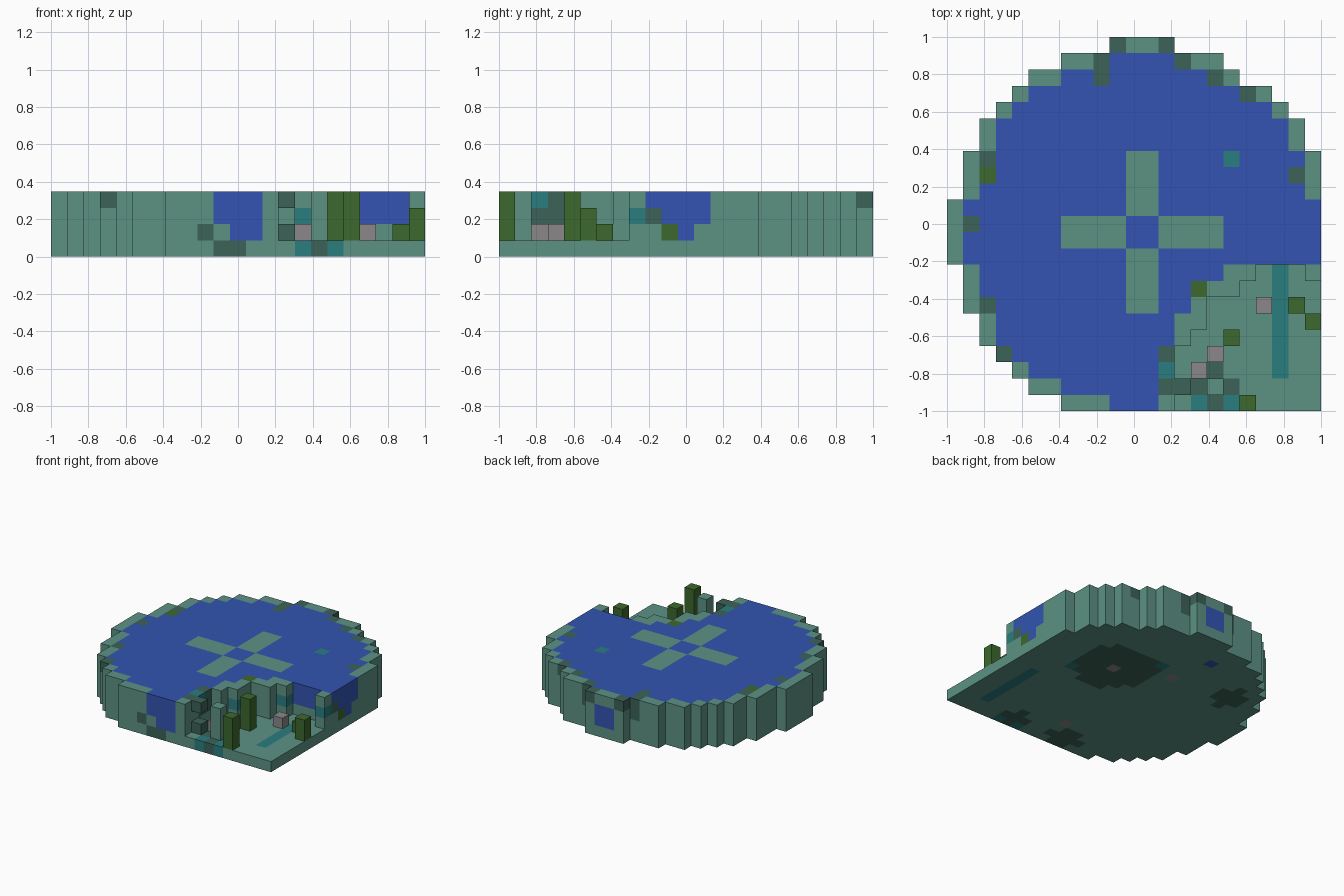
import bpy
import bmesh

cube = bpy.data.objects.get("Cube")
if cube:
    bpy.data.objects.remove(cube)

N = 23
CELL = 2 / N


def linear(v):
    v /= 255
    return v / 12.92 if v <= 0.04045 else ((v + 0.055) / 1.055) ** 2.4


PALETTE = {
    "sea_green": (92, 146, 132),
    "water_blue": (51, 84, 178),
    "dark_green_stone": (60, 98, 88),
    "teal": (42, 125, 127),
    "plant_green": (60, 104, 44),
    "grey_stone": (138, 135, 135),
}
NAMES = list(PALETTE)
SEA, BLUE, DARK, TEAL, PLANT, GREY = range(len(NAMES))
materials = []
for name, rgb in PALETTE.items():
    mat = bpy.data.materials.new(name)
    color = [linear(v) for v in rgb] + [1]
    mat.use_nodes = True
    mat.diffuse_color = color
    shader = next(n for n in mat.node_tree.nodes if n.type == "BSDF_PRINCIPLED")
    shader.inputs["Base Color"].default_value = color
    shader.inputs["Roughness"].default_value = 0.9
    materials.append(mat)

# Round outline: first and last block of every row, front to back
LEFT = [7, 5, 4, 3] + [2] * 2 + [1] * 3 + [0] * 4 + [1] * 3 + [2] * 2 + [3, 4, 5, 7, 10]
RIGHT = [22] * 16 + [21] * 2 + [20, 19, 17, 16, 13]
# Front recess: where the inner rim starts and ends in the front rows
RIM_START = [13, 13, 13, 13, 14, 14, 15, 15, 17]
RIM_END = [13, 13, 13, 13, 14, 15, 15, 17, 18]

cells = {}   # (column, row, layer) -> colour
part = {}    # (column, row, layer) -> part name


def in_outline(i, j):
    return 0 <= j < N and LEFT[j] <= i <= RIGHT[j]


def add(label, color, i, j, layers):
    for k in layers:
        cells[i, j, k] = color
        part[i, j, k] = label


def paint(color, i0, i1, j0, j1, k0, k1):
    for key in cells:
        i, j, k = key
        if i0 <= i <= i1 and j0 <= j <= j1 and k0 <= k <= k1:
            cells[key] = color


# Base slab, ring wall and water surface
for j in range(N):
    for i in range(LEFT[j], RIGHT[j] + 1):
        add("base_slab", SEA, i, j, [0])
        if j < len(RIM_END) and i > RIM_END[j]:
            continue
        add("basin_wall", SEA, i, j, [1, 2, 3])
        inner = all(in_outline(i + a, j + b) for a, b in ((1, 0), (-1, 0), (0, 1), (0, -1)))
        if inner and not (j < len(RIM_START) and i >= RIM_START[j]):
            add("water", BLUE, i, j, [3])
add("basin_wall", SEA, 22, 8, [1, 2, 3])

# Cross shaped path in the water
for step in range(4):
    for side in (0, 1):
        for i, j in ((10 - step, 10 + side), (13 + step, 10 + side),
                     (11 + side, 9 - step), (11 + side, 12 + step)):
            add("cross_path", SEA, i, j, [3])

# Water spilling through the front, right, back and recess walls
for box in ((10, 12, 0, 0, 2, 3), (11, 12, 0, 0, 1, 1),
            (22, 22, 9, 12, 3, 3), (22, 22, 10, 12, 2, 2), (22, 22, 11, 11, 1, 1),
            (11, 12, 22, 22, 1, 2), (19, 21, 9, 9, 2, 3)):
    paint(BLUE, *box)

# Weathered stone blocks on the rim and walls
for i, j in ((9, 21), (9, 20), (14, 21), (16, 20), (18, 19), (10, 22), (13, 22),
             (2, 15), (21, 14), (1, 11), (2, 6), (3, 3), (13, 3), (13, 1)):
    paint(DARK, i, i, j, j, 3, 3)
for box in ((9, 9, 0, 0, 1, 1), (13, 13, 2, 3, 2, 2), (22, 22, 9, 9, 2, 2),
            (9, 9, 21, 21, 2, 2), (14, 14, 21, 21, 2, 2)):
    paint(DARK, *box)

# Dark patches through the base slab
for i0, i1, j0, j1 in ((10, 11, 0, 0), (9, 12, 1, 1), (10, 11, 2, 2),
                       (16, 16, 0, 2), (15, 17, 1, 1),
                       (13, 17, 11, 16), (12, 18, 12, 15), (14, 16, 10, 10),
                       (3, 5, 15, 16), (4, 4, 14, 17)):
    paint(DARK, i0, i1, j0, j1, 0, 0)

# Teal channel in the recess floor and loose teal blocks
for box in ((20, 20, 2, 8, 0, 0), (15, 15, 0, 0, 0, 0), (17, 17, 0, 0, 0, 0),
            (17, 17, 15, 15, 3, 3), (13, 13, 2, 2, 3, 3), (15, 15, 5, 5, 2, 2),
            (18, 18, 8, 8, 2, 2), (22, 22, 8, 8, 2, 2), (18, 18, 11, 11, 0, 0),
            (12, 12, 16, 16, 0, 0)):
    paint(TEAL, *box)

# Moss on the walls, pale stones under the slab
for box in ((2, 2, 14, 14, 3, 3), (15, 15, 7, 7, 3, 3), (22, 22, 10, 10, 1, 1)):
    paint(PLANT, *box)
for i, j in ((12, 3), (10, 15), (15, 13)):
    paint(GREY, i, i, j, j, 0, 0)
paint(BLUE, 9, 9, 19, 19, 0, 0)

# Posts, stones and broken wall standing in the recess
for i, j, height in ((18, 0, 3), (17, 4, 3), (22, 5, 2), (21, 6, 1)):
    add("plant_post", PLANT, i, j, range(1, height + 1))
add("stone_post", SEA, 16, 1, [1, 2, 3])
for i, j in ((19, 6), (16, 3), (15, 2)):
    add("loose_stone", GREY, i, j, [1])
add("broken_wall", DARK, 14, 1, [1, 3])

# Each side of a block: neighbour direction and its four corners
SIDES = []
for axis in range(3):
    for sign in (0, 1):
        corners = []
        for a, b in ((0, 0), (1, 0), (1, 1), (0, 1)):
            corner = [0, 0, 0]
            corner[axis] = sign
            corner[(axis + 1) % 3] = a
            corner[(axis + 2) % 3] = b
            corners.append(corner)
        direction = [0, 0, 0]
        direction[axis] = 1 if sign else -1
        SIDES.append((direction, corners if sign else corners[::-1]))


def build(label):
    """Mesh the visible block sides of one part."""
    bm = bmesh.new()
    points = {}
    for key, color in cells.items():
        if part[key] != label:
            continue
        for direction, corners in SIDES:
            if tuple(p + d for p, d in zip(key, direction)) in cells:
                continue
            verts = []
            for corner in corners:
                g = tuple(p + c for p, c in zip(key, corner))
                if g not in points:
                    points[g] = bm.verts.new((g[0] * CELL - 1, g[1] * CELL - 1, g[2] * CELL))
                verts.append(points[g])
            bm.faces.new(verts).material_index = color
    mesh = bpy.data.meshes.new(label)
    bm.to_mesh(mesh)
    bm.free()
    for mat in materials:
        mesh.materials.append(mat)
    bpy.context.scene.collection.objects.link(bpy.data.objects.new(label, mesh))


for label in dict.fromkeys(part.values()):
    build(label)
